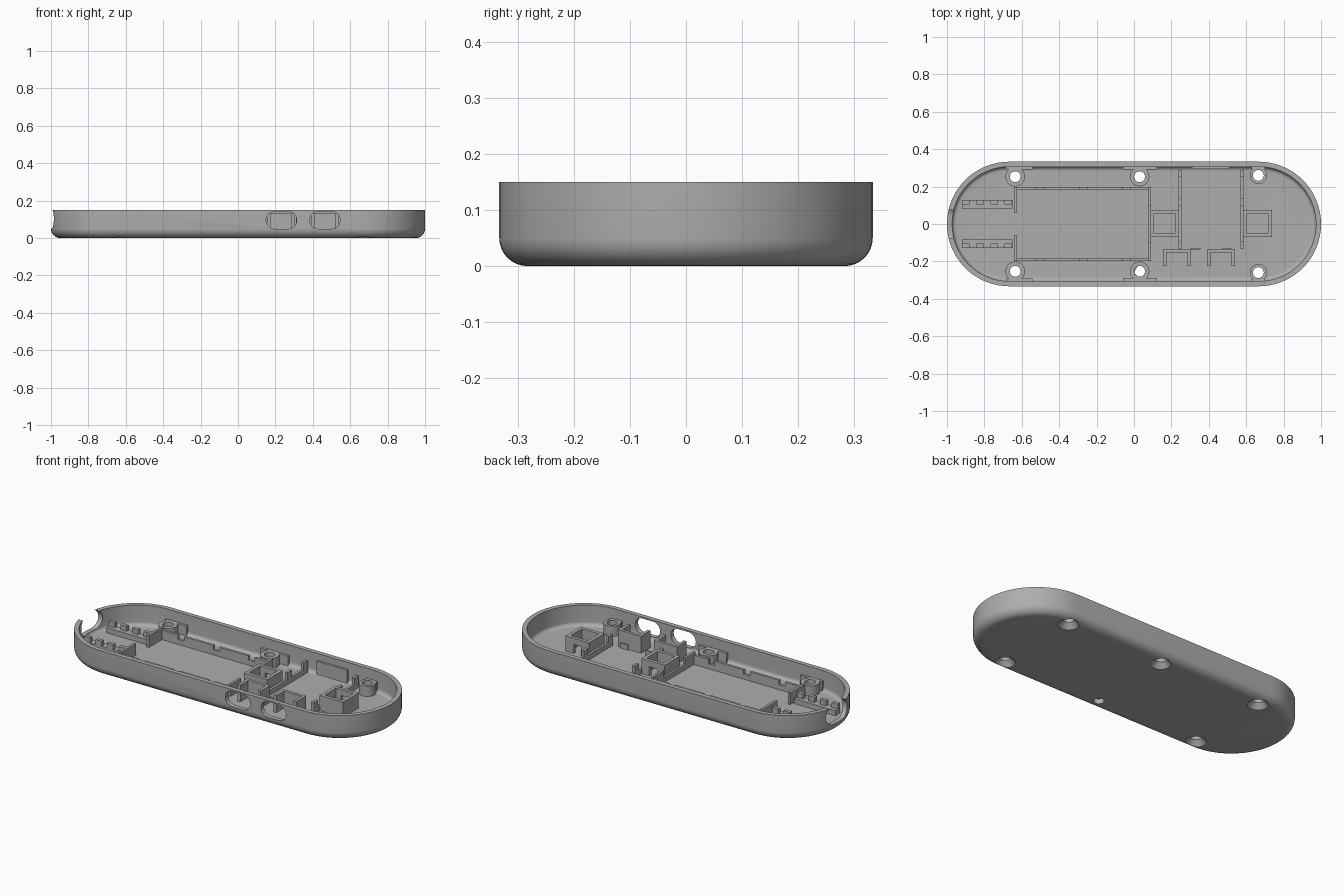
import bpy, bmesh, math
from mathutils import Matrix

if "Cube" in bpy.data.objects:
    bpy.data.objects.remove(bpy.data.objects["Cube"])

gray = bpy.data.materials.new("matte_gray")
gray.use_nodes = True
gray.diffuse_color = (0.42, 0.42, 0.42, 1)
gray.node_tree.nodes["Principled BSDF"].inputs["Base Color"].default_value = (0.42, 0.42, 0.42, 1)

FLOOR, RIM, R, WALL = 0.03, 0.15, 0.333, 0.027
STRAIGHT = 1 - R


def finish(bm, name):
    bmesh.ops.recalc_face_normals(bm, faces=bm.faces)
    mesh = bpy.data.meshes.new(name)
    bm.to_mesh(mesh)
    bm.free()
    mesh.materials.append(gray)
    ob = bpy.data.objects.new(name, mesh)
    bpy.context.collection.objects.link(ob)
    return ob


def stadium(half, radius, steps=32):
    """Outline of a rounded slot around the origin."""
    pts = []
    for side in (1, -1):
        for i in range(steps + 1):
            a = math.pi * (i / steps - 0.5)
            pts.append((side * (half + radius * math.cos(a)), side * radius * math.sin(a)))
    return pts


def loft(bm, rings):
    """Skin matching rings of points and cap both ends."""
    loops = [[bm.verts.new(p) for p in ring] for ring in rings]
    for a, b in zip(loops, loops[1:]):
        for i in range(len(a)):
            j = (i + 1) % len(a)
            bm.faces.new((a[i], a[j], b[j], b[i]))
    bm.faces.new(loops[0])
    bm.faces.new(loops[-1])


def add_box(bm, x0, x1, y0, y1, z1, z0=FLOOR - 0.005):
    m = Matrix.Translation(((x0 + x1) / 2, (y0 + y1) / 2, (z0 + z1) / 2))
    m = m @ Matrix.Diagonal((x1 - x0, y1 - y0, z1 - z0, 1))
    bmesh.ops.create_cube(bm, size=1, matrix=m)


def add_cone(bm, x, y, z0, z1, r0, r1):
    bmesh.ops.create_cone(bm, cap_ends=True, segments=32, radius1=r0, radius2=r1, depth=z1 - z0,
                          matrix=Matrix.Translation((x, y, (z0 + z1) / 2)))


def cut(ob, cutter):
    mod = ob.modifiers.new("cut", "BOOLEAN")
    mod.operation, mod.solver, mod.object = "DIFFERENCE", "EXACT", cutter
    bpy.context.view_layer.objects.active = ob
    bpy.ops.object.modifier_apply(modifier=mod.name)
    bpy.data.objects.remove(cutter)


def smooth(ob):
    bpy.ops.object.select_all(action="DESELECT")
    ob.select_set(True)
    bpy.context.view_layer.objects.active = ob
    bpy.ops.object.shade_smooth_by_angle(angle=math.radians(30))


# Tray shell: rounded outside, rim, then rounded inside
def fillet(inset, base, r):
    angles = [math.pi / 2 * i / 8 for i in range(9)]
    return [(inset + r * (1 - math.sin(a)), base + r * (1 - math.cos(a))) for a in angles]


profile = fillet(0, 0, 0.05) + [(0, RIM), (WALL, RIM)] + fillet(WALL, FLOOR, 0.022)[::-1]
bm = bmesh.new()
loft(bm, [[(x, y, z) for x, y in stadium(STRAIGHT, R - d)] for d, z in profile])
shell = finish(bm, "tray_shell")

# Two side button slots and the cable slot in the end
for cx in (0.232, 0.465):
    bm = bmesh.new()
    loft(bm, [[(cx + u, y, 0.095 + v) for u, v in stadium(0.036, 0.046, 12)] for y in (-0.4, -0.28)])
    cut(shell, finish(bm, "button_slot_cutter"))
bm = bmesh.new()
loft(bm, [[(x, u, 0.104 + v) for u, v in stadium(0.045, 0.055, 12)] for x in (-1.1, -0.93)])
cut(shell, finish(bm, "cable_slot_cutter"))

# Screw posts: x, y, radius, half width of the wall block, block start
screws = []
for s in (1, -1):
    screws += [(-0.635, s * 0.253, 0.052), (0.03, s * 0.253, 0.052), (0.665, s * 0.26, 0.046)]
for x, y, r in screws:
    side = 1 if y > 0 else -1
    bm = bmesh.new()
    add_cone(bm, x, y, FLOOR - 0.005, 0.09, r, r)
    post = finish(bm, "screw_post")
    # countersunk bore through post and floor
    for target in (shell, post):
        for z0, z1, r0, r1 in ((-0.02, 0.2, 0.029, 0.029), (-0.005, 0.03, 0.06, 0.029)):
            bm = bmesh.new()
            add_cone(bm, x, y, z0, z1, r0, r1)
            cut(target, finish(bm, "bore_cutter"))
    smooth(post)
    # block tying the post to the wall
    bm = bmesh.new()
    x0, x1, y0 = (x - 0.036, x + 0.036, 0.295) if x > 0.5 else (x - 0.09, x + 0.092, 0.292)
    if x < -0.5:
        x0 = x - 0.05
    ys = sorted((side * y0, side * 0.311))
    add_box(bm, x0, x1, *ys, 0.09)
    finish(bm, "post_block")
smooth(shell)

# Battery frame with notched long walls
bm = bmesh.new()
for s in (1, -1):
    ys = sorted((s * 0.182, s * 0.197))
    add_box(bm, -0.64, 0.09, *ys, 0.06)
    edges = [-0.64, -0.52, -0.48, -0.29, -0.25, -0.06, -0.02, 0.09]
    for x0, x1 in zip(edges[::2], edges[1::2]):
        add_box(bm, x0, x1, *ys, 0.085)
    add_box(bm, -0.64, -0.625, *sorted((s * 0.06, s * 0.197)), 0.1)
    add_box(bm, 0.075, 0.09, *sorted((s * 0.1, s * 0.197)), 0.1)
add_box(bm, 0.075, 0.09, -0.19, 0.19, 0.06)
finish(bm, "battery_frame")

# Cable board rails with raised teeth
for s in (1, -1):
    bm = bmesh.new()
    add_box(bm, -0.92, -0.65, *sorted((s * 0.083, s * 0.127)), 0.06)
    for i in range(4):
        x = -0.92 + i * 0.076
        add_box(bm, x, x + 0.04, *sorted((s * 0.105, s * 0.127)), 0.09)
    finish(bm, "board_rail")

# Open square sockets with a doorway on the back side
for x0, x1 in ((0.087, 0.24), (0.583, 0.737)):
    bm = bmesh.new()
    t, y0, y1, top = 0.02, -0.07, 0.075, 0.12
    add_box(bm, x0, x0 + t, y0, y1, top)
    add_box(bm, x1 - t, x1, y0, y1, top)
    add_box(bm, x0 + t, x1 - t, y0, y0 + t, top)
    mid = (x0 + x1) / 2
    add_box(bm, x0 + t, mid - 0.025, y1 - t, y1, top)
    add_box(bm, mid + 0.025, x1 - t, y1 - t, y1, top)
    add_box(bm, mid - 0.025, mid + 0.025, y1 - t, y1, top, 0.085)
    finish(bm, "square_socket")

# Circuit bay dividers with raised teeth
for x in (0.237, 0.57):
    bm = bmesh.new()
    add_box(bm, x, x + 0.017, -0.13, 0.29, 0.06)
    for y in (-0.13, 0.1, 0.25):
        add_box(bm, x, x + 0.017, y, y + 0.04, 0.1)
    finish(bm, "bay_divider")
bm = bmesh.new()
add_box(bm, 0.31, 0.51, 0.293, 0.311, 0.11)
finish(bm, "bay_back_plate")
for x in (0.305, 0.305 + 0.165):
    bm = bmesh.new()
    add_box(bm, x, x + 0.05, -0.135, -0.127, 0.06)
    finish(bm, "bay_stop")

# U-shaped brackets behind the side buttons
for x0 in (0.155, 0.39):
    bm = bmesh.new()
    x1 = x0 + 0.15
    add_box(bm, x0, x1, -0.152, -0.135, 0.13)
    for x in (x0, x1 - 0.018):
        add_box(bm, x, x + 0.018, -0.225, -0.152, 0.13)
    finish(bm, "button_bracket")
